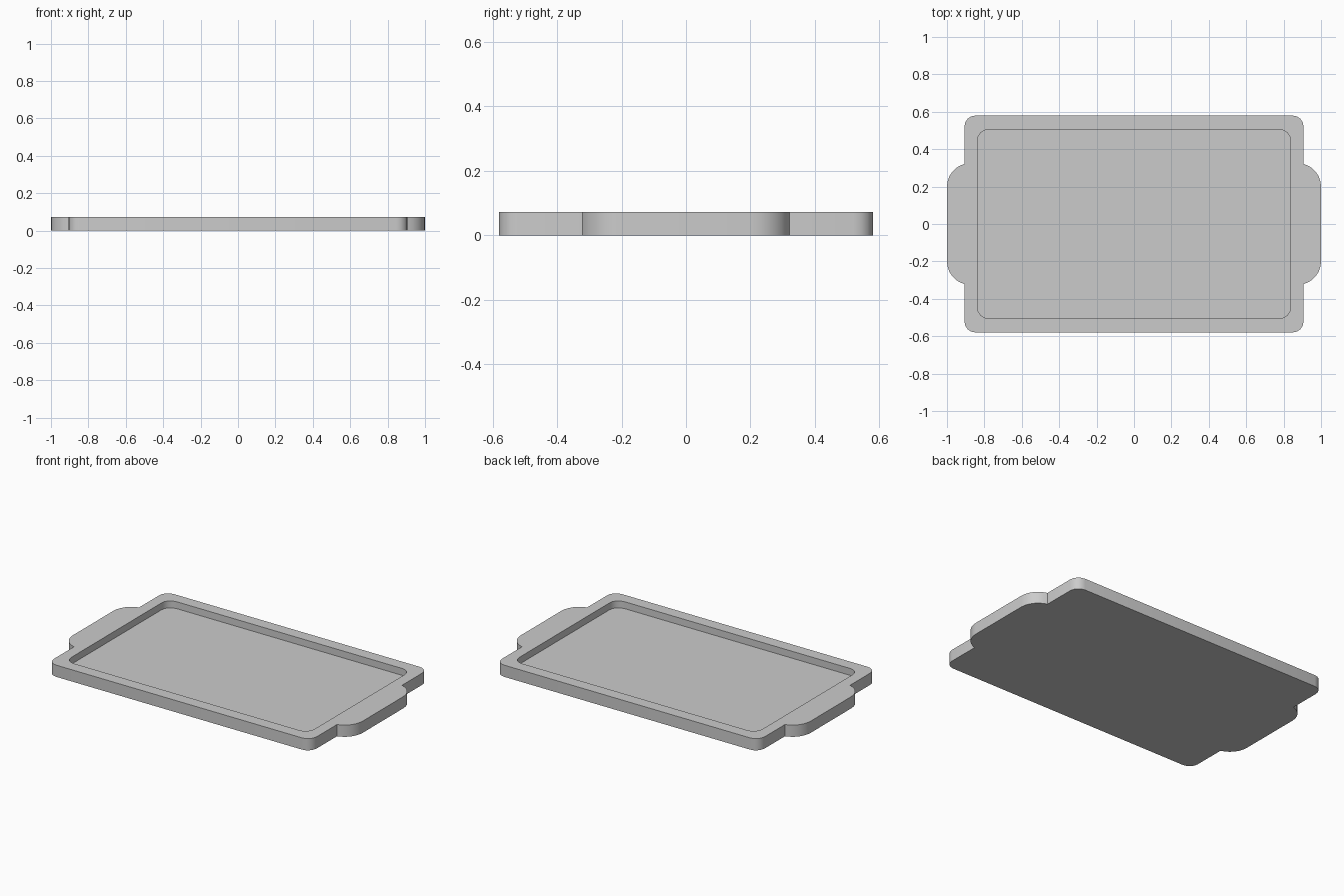
import bpy, bmesh
from math import cos, sin, radians, acos, degrees

if "Cube" in bpy.data.objects:
    bpy.data.objects.remove(bpy.data.objects["Cube"])

HEIGHT, FLOOR = 0.073, 0.03


def arc(cx, cy, r, start, end, steps):
    angles = [radians(start + (end - start) * i / steps) for i in range(steps + 1)]
    return [(cx + r * cos(a), cy + r * sin(a)) for a in angles]


def mirror_quarter(q):
    # repeat the +x +y quarter around both axes, counter-clockwise
    half = q + [(-x, y) for x, y in reversed(q)]
    return half + [(-x, -y) for x, y in half]


def ring(bm, points, z):
    return [bm.verts.new((x, y, z)) for x, y in points]


def walls(bm, a, b):
    n = len(a)
    for i in range(n):
        j = (i + 1) % n
        bm.faces.new((a[i], a[j], b[j], b[i]))


def loop_edges(bm, verts):
    return [bm.edges.get((v, verts[i - 1])) for i, v in enumerate(verts)]


# outer outline: rounded side handle meeting a rounded tray corner
meet = degrees(acos((0.907 - 0.875) / 0.125))
outer = mirror_quarter(arc(0.875, 0.2, 0.125, 0, meet, 6)
                       + arc(0.847, 0.52, 0.06, 0, 90, 4))
# recess outline
inner = mirror_quarter(arc(0.778, 0.445, 0.06, 0, 90, 4))

bm = bmesh.new()
base = ring(bm, outer, 0)
top = ring(bm, outer, HEIGHT)
lip = ring(bm, inner, HEIGHT)
pan = ring(bm, inner, FLOOR)

# outer and recess walls, underside and recess floor
walls(bm, base, top)
walls(bm, lip, pan)
bm.faces.new(base)
bm.faces.new(pan)

# flat rim between the two outlines
bmesh.ops.triangle_fill(bm, use_beauty=True, normal=(0, 0, 1),
                        edges=loop_edges(bm, top) + loop_edges(bm, lip))
bmesh.ops.recalc_face_normals(bm, faces=bm.faces)

mesh = bpy.data.meshes.new("serving_tray")
bm.to_mesh(mesh)
bm.free()
tray = bpy.data.objects.new("serving_tray", mesh)
bpy.context.collection.objects.link(tray)
bpy.context.view_layer.objects.active = tray
tray.select_set(True)
bpy.ops.object.shade_smooth_by_angle(angle=radians(35))
